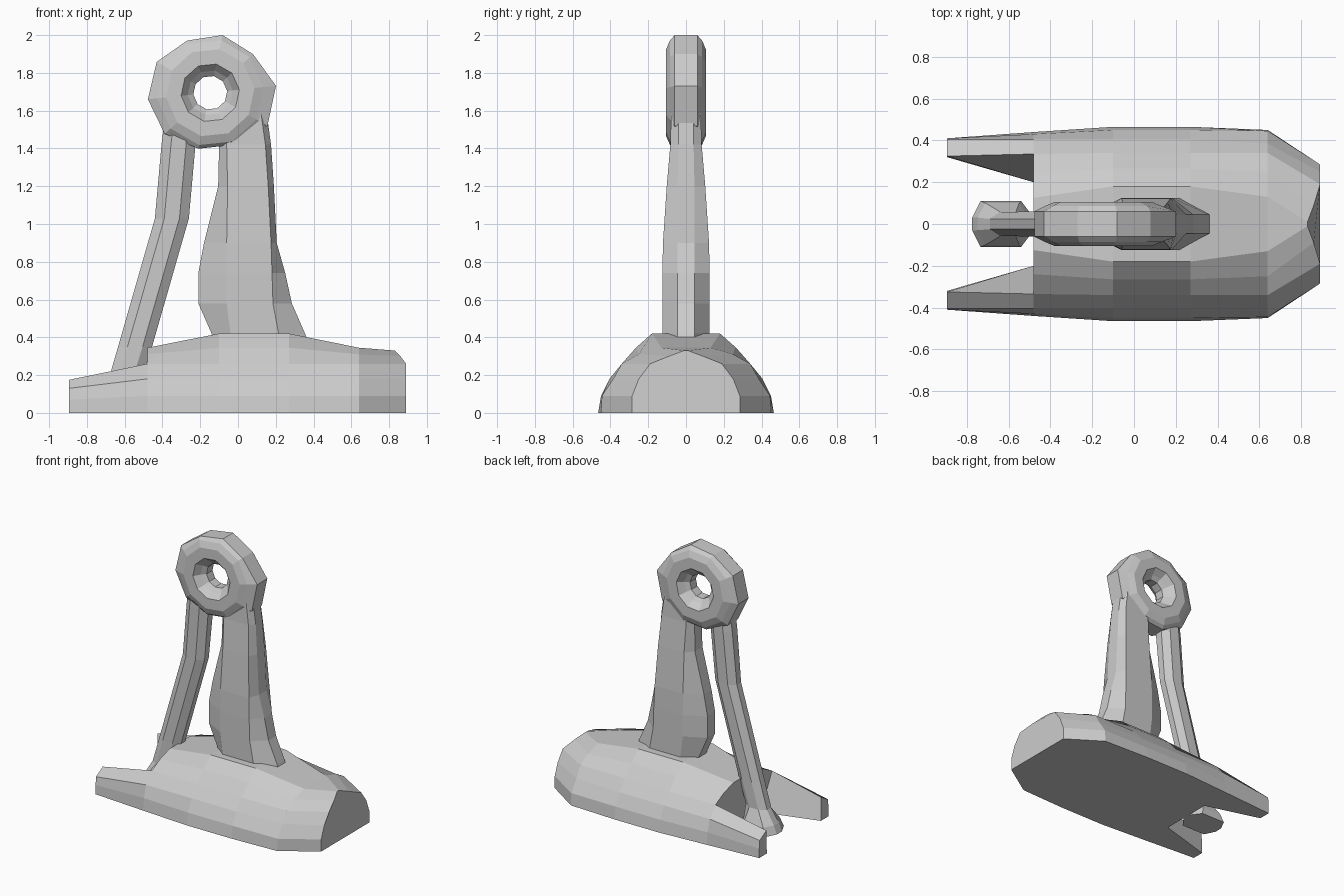
import bpy, bmesh, math

if "Cube" in bpy.data.objects:
    bpy.data.objects.remove(bpy.data.objects["Cube"])


def loft(name, sections, cap=True, wrap=False):
    """Skin a row of closed sections with flat quads."""
    bm = bmesh.new()
    rings = [[bm.verts.new(p) for p in s] for s in sections]
    n = len(rings[0])
    pairs = list(zip(rings, rings[1:]))
    if wrap:
        pairs.append((rings[-1], rings[0]))
    for a, b in pairs:
        for i in range(n):
            j = (i + 1) % n
            bm.faces.new((a[i], a[j], b[j], b[i]))
    if cap:
        bm.faces.new(rings[0])
        bm.faces.new(rings[-1])
    bmesh.ops.recalc_face_normals(bm, faces=bm.faces)
    me = bpy.data.meshes.new(name)
    bm.to_mesh(me)
    bm.free()
    ob = bpy.data.objects.new(name, me)
    bpy.context.collection.objects.link(ob)
    return ob


def octagon(z, x0, x1, w, cut0, cut1, flat):
    """Horizontal bevelled section from x0 to x1, half width w."""
    half = [(x1, flat, z), (x1 - cut1, w, z), (x0 + cut0, w, z), (x0, flat, z)]
    return half + [(x, -y, z) for x, y, z in reversed(half)]


# Hull base: half outlines (y, z) from floor to crown, mirrored across y
def hull_section(x, yz, dx=(0, 0, 0, 0, 0, 0)):
    half = [(x + d, y, z) for d, (y, z) in zip(dx, yz)]
    return half + [(px, -y, z) for px, y, z in reversed(half)]


mid = [(.465, 0), (.45, .09), (.405, .18), (.34, .26), (.265, .345), (.18, .42)]
loft("base_hull", [
    hull_section(-.48, [(.44, 0), (.43, .09), (.405, .18), (.335, .26), (.24, .31), (.125, .345)]),
    hull_section(-.10, mid),
    hull_section(.27, mid),
    hull_section(.64, [(.45, 0), (.445, .09), (.385, .18), (.34, .26), (.25, .31), (.13, .345)]),
    hull_section(.89, [(.285, 0), (.285, .09), (.25, .18), (.19, .26), (.09, .3), (.01, .33)],
                 (0, 0, 0, 0, -.03, -.06)),
])

# Rear prongs either side of the slot
for s, side in ((1, "left"), (-1, "right")):
    loft("rear_prong_" + side, [
        [(-.895, s * y, z) for y, z in ((.32, 0), (.41, 0), (.41, .07), (.405, .13), (.325, .175))],
        [(-.48, s * y, z) for y, z in ((.2, 0), (.44, 0), (.43, .09), (.405, .18), (.335, .26))],
    ])

# Main column
loft("main_column", [octagon(*r) for r in (
    (.38, -.13, .37, .125, .10, .15, .045),
    (.42, -.14, .355, .125, .10, .14, .045),
    (.58, -.21, .285, .125, .15, .10, .045),
    (.74, -.21, .25, .125, .15, .07, .045),
    (.90, -.18, .205, .122, .12, .03, .045),
    (1.20, -.105, .19, .102, .05, .03, .045),
    (1.42, -.10, .175, .083, .04, .03, .04),
    (1.60, -.09, .15, .078, .04, .03, .04))])

# Rear strut with flared foot
loft("rear_strut", [octagon(*r) for r in (
    (0, -.775, -.48, .11, .04, .06, .03),
    (.06, -.75, -.50, .10, .04, .05, .03),
    (.16, -.69, -.515, .058, .05, .05, .025),
    (.35, -.635, -.455, .058, .05, .05, .025),
    (1.03, -.44, -.26, .062, .05, .05, .025),
    (1.42, -.405, -.225, .068, .05, .05, .03),
    (1.54, -.39, -.22, .068, .05, .05, .03))])

# Ten-sided ring head, slightly uneven outer rim
rim = [.35, .305, .312, .302, .327, .332, .325, .303, .302, .35]
front = [(.09, .035), (.12, .06), (.155, .105), (.235, .105), (.283, .085), (None, .06)]
profile = [(r, -y) for r, y in front] + [(r, y) for r, y in reversed(front)]
sections = []
for i, outer in enumerate(rim):
    a = math.radians(6 + 36 * i)
    sections.append([(-.147 + (r or outer) * math.cos(a), y, 1.695 + (r or outer) * math.sin(a))
                     for r, y in profile])
loft("ring_head", sections, cap=False, wrap=True)
